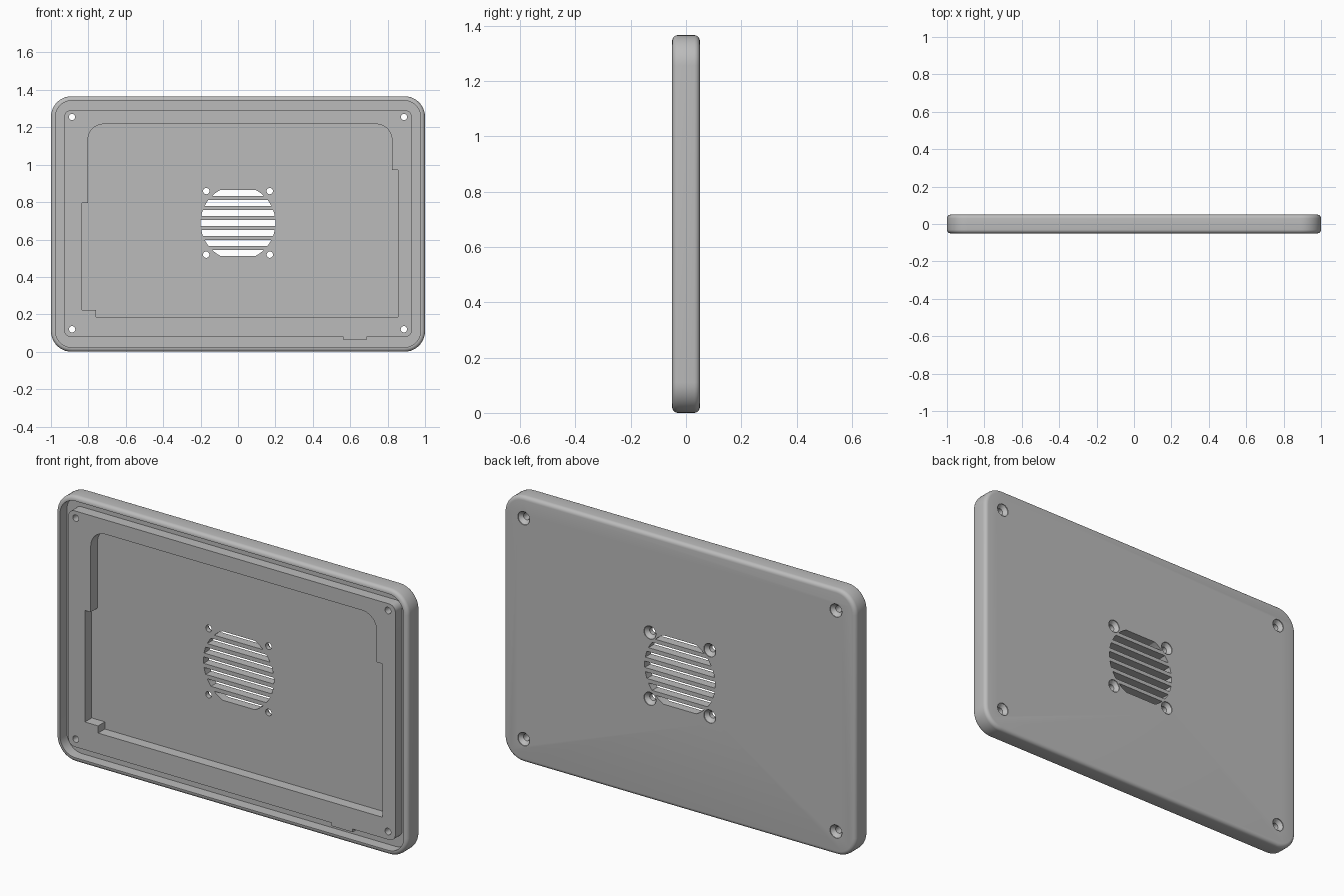
import bpy, bmesh, math
from mathutils import Vector

if "Cube" in bpy.data.objects:
    bpy.data.objects.remove(bpy.data.objects["Cube"])

WIDTH, HEIGHT, FRONT, BACK = 2.0, 1.366, -0.05, 0.05
FLOOR = 0.005                      # depth of groove and pocket floors
FAN_Z, FAN_R = 0.689, 0.2

grey = bpy.data.materials.new("grey plastic")
grey.use_nodes = True
colour = (0.5, 0.5, 0.5, 1)
grey.diffuse_color = colour
grey.node_tree.nodes["Principled BSDF"].inputs["Base Color"].default_value = colour


def rounded(corners, steps=10):
    """Outline from (x, z, radius) corners with right angles."""
    pts = []
    for i, (x, z, r) in enumerate(corners):
        p = Vector((x, z))
        if r == 0:
            pts.append(p)
            continue
        a = (Vector(corners[i - 1][:2]) - p).normalized()
        b = (Vector(corners[(i + 1) % len(corners)][:2]) - p).normalized()
        for k in range(steps + 1):
            t = math.pi / 2 * k / steps
            pts.append(p + (a * (1 - math.sin(t)) + b * (1 - math.cos(t))) * r)
    return pts


def rounded_rect(half, low, high, r):
    return rounded([(-half, low, r), (half, low, r), (half, high, r), (-half, high, r)])


def make(name, bm):
    bmesh.ops.recalc_face_normals(bm, faces=bm.faces)
    mesh = bpy.data.meshes.new(name)
    bm.to_mesh(mesh)
    bm.free()
    mesh.materials.append(grey)
    ob = bpy.data.objects.new(name, mesh)
    bpy.context.collection.objects.link(ob)
    return ob


def prism(name, outline, y0, y1, fillet=0):
    """Extrude an outline along y, with optional rounded front and back edges."""
    bm = bmesh.new()
    face = bm.faces.new([bm.verts.new((p[0], y0, p[1])) for p in outline])
    out = bmesh.ops.extrude_face_region(bm, geom=[face])["geom"]
    bmesh.ops.translate(bm, vec=(0, y1 - y0, 0),
                        verts=[v for v in out if isinstance(v, bmesh.types.BMVert)])
    if fillet:
        rims = [e for e in bm.edges if abs(e.verts[0].co.y - e.verts[1].co.y) < 1e-5]
        bmesh.ops.bevel(bm, geom=rims, offset=fillet, segments=5, profile=0.5,
                        affect='EDGES')
    return make(name, bm)


def lathe(name, x, z, profile, sides=24):
    """Closed turned solid about a y axis from (radius, y) points."""
    bm = bmesh.new()
    rings = [[bm.verts.new((x + r * math.cos(math.tau * i / sides), y,
                            z + r * math.sin(math.tau * i / sides)))
              for i in range(sides)] for r, y in profile]
    for a, b in zip(rings, rings[1:]):
        for i in range(sides):
            j = (i + 1) % sides
            bm.faces.new((a[i], a[j], b[j], b[i]))
    bm.faces.new(rings[0])
    bm.faces.new(rings[-1])
    return make(name, bm)


def combine(target, tool, operation='DIFFERENCE'):
    mod = target.modifiers.new(tool.name, 'BOOLEAN')
    mod.operation, mod.solver, mod.object = operation, 'EXACT', tool
    bpy.context.view_layer.objects.active = target
    bpy.ops.object.modifier_apply(modifier=mod.name)
    bpy.data.objects.remove(tool)


# Outer shell with a shallow tray behind the rim
cover = prism("back_cover", rounded_rect(WIDTH / 2, 0, HEIGHT, 0.11), FRONT, BACK, 0.02)
combine(cover, prism("tray_cut", rounded_rect(0.976, 0.024, 1.342, 0.086), FRONT - 0.1, FLOOR))

# Raised inner frame with its small bottom tab
frame = rounded([(-0.929, 0.079, 0.035), (0.565, 0.079, 0), (0.565, 0.063, 0),
                 (0.687, 0.063, 0), (0.687, 0.079, 0), (0.929, 0.079, 0.035),
                 (0.929, 1.291, 0.035), (-0.929, 1.291, 0.035)])
combine(cover, prism("inner_frame", frame, FRONT, FLOOR + 0.01), 'UNION')

# Stepped pocket inside the frame
pocket = rounded([(-0.76, 0.185, 0), (0.855, 0.185, 0), (0.855, 0.973, 0),
                  (0.823, 0.973, 0), (0.823, 1.217, 0.083), (-0.802, 1.217, 0.083),
                  (-0.802, 0.795, 0), (-0.835, 0.795, 0), (-0.835, 0.222, 0),
                  (-0.76, 0.222, 0)])
combine(cover, prism("pocket_cut", pocket, FRONT - 0.1, FLOOR))

# Fan grille slots, trimmed to a circle
for row in range(-3, 4):
    low, high = row * 0.0535 - 0.0165, row * 0.0535 + 0.0165
    levels = [low + (high - low) * k / 4 for k in range(5)]
    side = [(math.sqrt(FAN_R ** 2 - h * h), FAN_Z + h) for h in levels]
    outline = side + [(-x, z) for x, z in reversed(side)]
    combine(cover, prism("slot_cut", outline, FRONT - 0.1, BACK + 0.1))

# Countersunk screw holes for the case corners and the fan
screws = [(s * 0.887, z) for s in (-1, 1) for z in (0.12, 1.255)]
screws += [(s * 0.17, FAN_Z + t * 0.17) for s in (-1, 1) for t in (-1, 1)]
sink = [(0.017, FRONT - 0.1), (0.017, BACK - 0.022), (0.034, BACK - 0.004),
        (0.034, BACK + 0.05)]
for x, z in screws:
    combine(cover, lathe("screw_cut", x, z, sink))

# Smooth the rounded edges and keep the sharp ones
bpy.ops.object.select_all(action='DESELECT')
cover.select_set(True)
bpy.context.view_layer.objects.active = cover
bpy.ops.object.shade_smooth_by_angle(angle=math.radians(30))
